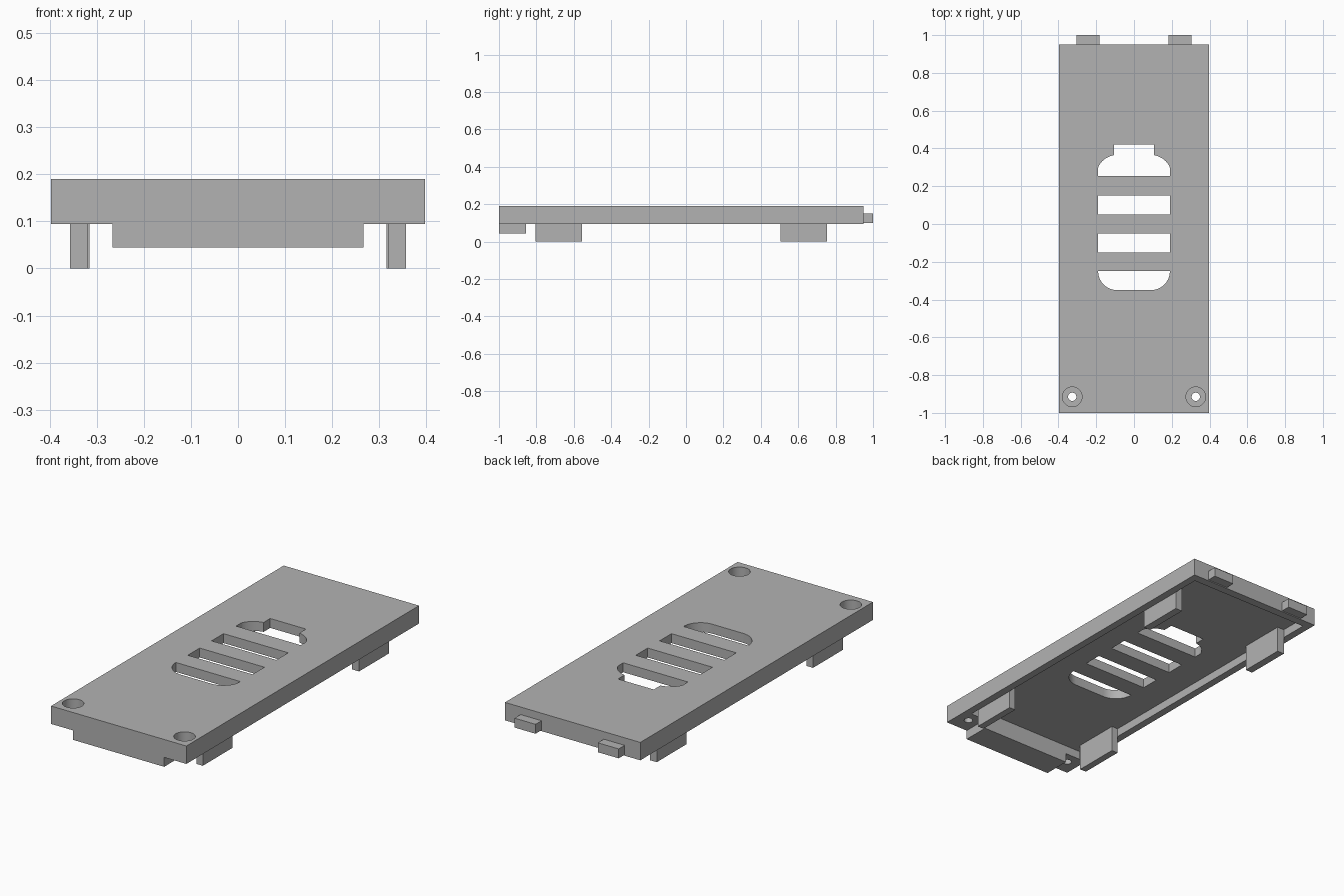
import bpy
import bmesh
from math import cos, sin, pi

if "Cube" in bpy.data.objects:
    bpy.data.objects.remove(bpy.data.objects["Cube"], do_unlink=True)

grey = bpy.data.materials.new("plain grey")
grey.use_nodes = True
grey.diffuse_color = (0.45, 0.45, 0.45, 1)
grey.node_tree.nodes["Principled BSDF"].inputs["Base Color"].default_value = (0.45, 0.45, 0.45, 1)


def prism(name, outline, z0, z1):
    """Extrude a flat outline from z0 up to z1."""
    bm = bmesh.new()
    face = bm.faces.new([bm.verts.new((x, y, z0)) for x, y in outline])
    side = bmesh.ops.extrude_face_region(bm, geom=[face])
    verts = [g for g in side["geom"] if isinstance(g, bmesh.types.BMVert)]
    bmesh.ops.translate(bm, verts=verts, vec=(0, 0, z1 - z0))
    bmesh.ops.recalc_face_normals(bm, faces=bm.faces)
    mesh = bpy.data.meshes.new(name)
    bm.to_mesh(mesh)
    bm.free()
    mesh.materials.append(grey)
    obj = bpy.data.objects.new(name, mesh)
    bpy.context.collection.objects.link(obj)
    return obj


def box(name, x0, x1, y0, y1, z0, z1):
    return prism(name, [(x0, y0), (x1, y0), (x1, y1), (x0, y1)], z0, z1)


def arc(cx, cy, r, a0, a1, n):
    return [(cx + r * cos(a0 + (a1 - a0) * i / n), cy + r * sin(a0 + (a1 - a0) * i / n))
            for i in range(n + 1)]


def disc(name, cx, cy, r, z0, z1):
    return prism(name, arc(cx, cy, r, 0, 2 * pi, 32)[:-1], z0, z1)


def cut(target, cutter):
    mod = target.modifiers.new(cutter.name, "BOOLEAN")
    mod.operation = "DIFFERENCE"
    mod.solver = "EXACT"
    mod.object = cutter
    bpy.context.view_layer.objects.active = target
    bpy.ops.object.modifier_apply(modifier=mod.name)
    bpy.data.objects.remove(cutter, do_unlink=True)


BOTTOM, FLOOR, TOP = 0.095, 0.14, 0.19

# Cover plate, hollowed from below to leave a thin rim
plate = box("cover_plate", -0.397, 0.397, -1, 0.95, BOTTOM, TOP)
cut(plate, box("recess", -0.357, 0.357, -0.855, 0.905, 0, FLOOR))

# Vent: two straight slots between two rounded end slots
for y in (-0.15, 0.05):
    cut(plate, box("slot", -0.19, 0.19, y, y + 0.1, 0, 0.3))
front_end = arc(-0.09, -0.25, 0.1, pi, 1.5 * pi, 10) + arc(0.09, -0.25, 0.1, 1.5 * pi, 2 * pi, 10)
cut(plate, prism("front_slot", front_end, 0, 0.3))
right_arc = [p for p in arc(0.09, 0.255, 0.11, 0, pi / 2, 12) if p[0] > 0.105]
right_arc = [(min(x, 0.19), y) for x, y in right_arc]
half = right_arc + [(0.105, 0.365), (0.105, 0.42)]
cut(plate, prism("back_slot", half + [(-x, y) for x, y in reversed(half)], 0, 0.3))

# Counterbored screw holes
for s in (-1, 1):
    cut(plate, disc("bore", s * 0.327, -0.915, 0.052, 0.13, 0.3))
    cut(plate, disc("screw_hole", s * 0.327, -0.915, 0.022, 0, 0.3))

# Front lip under the plate
box("front_lip", -0.267, 0.267, -1, -0.855, 0.045, BOTTOM)

# Legs and rear tabs on both sides
for s, side in ((1, "left"), (-1, "right")):
    box("front_leg_" + side, s * 0.32, s * 0.357, -0.805, -0.555, 0, FLOOR)
    box("back_leg_" + side, s * 0.316, s * 0.357, 0.505, 0.755, 0, FLOOR)
    box("rear_tab_" + side, s * 0.183, s * 0.305, 0.95, 1, 0.1, 0.15)

# Smooth the round walls, keep the edges crisp
bpy.ops.object.select_all(action="DESELECT")
plate.select_set(True)
bpy.context.view_layer.objects.active = plate
bpy.ops.object.shade_smooth_by_angle()
